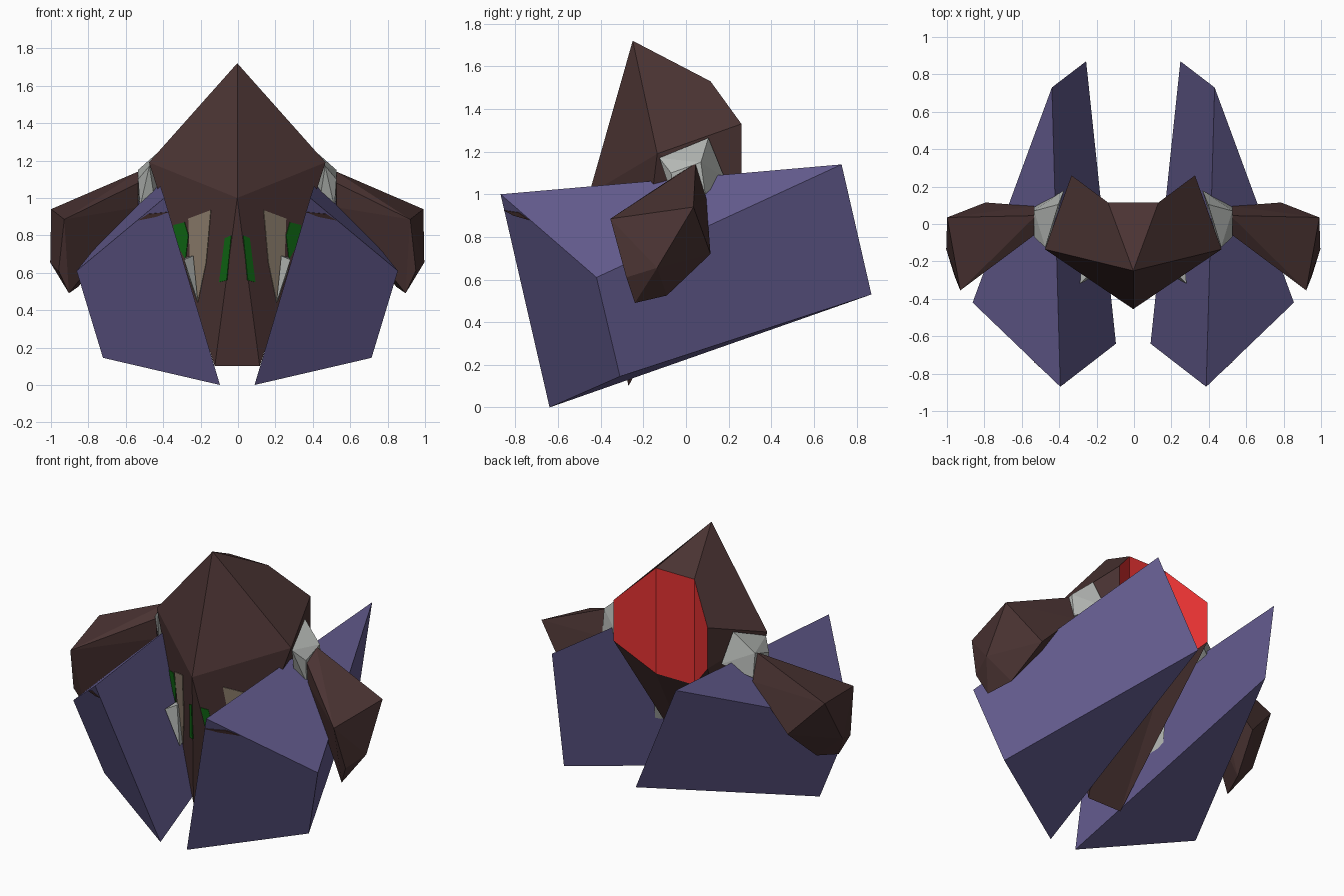
import bpy, bmesh
from mathutils import Vector
from mathutils.geometry import normal

cube = bpy.data.objects.get("Cube")
if cube:
    bpy.data.objects.remove(cube, do_unlink=True)


def material(name, r, g, b):
    m = bpy.data.materials.new(name)
    m.use_nodes = True
    m.diffuse_color = (r, g, b, 1)
    m.node_tree.nodes["Principled BSDF"].inputs["Base Color"].default_value = (r, g, b, 1)
    return m


BROWN = material("dark brown", .07, .034, .033)
PURPLE = material("dusk purple", .127, .107, .275)
RED = material("red", .79, .032, .032)
GREY = material("joint grey", .45, .47, .45)
GREEN = material("deep green", .005, .14, .007)
TAN = material("tan", .28, .22, .16)


def finish(name, bm, *mats):
    """Mirror the left half to the right and make the object."""
    bmesh.ops.mirror(bm, geom=bm.verts[:] + bm.edges[:] + bm.faces[:],
                     axis='X', merge_dist=.0005)
    bmesh.ops.recalc_face_normals(bm, faces=bm.faces)
    mesh = bpy.data.meshes.new(name)
    bm.to_mesh(mesh)
    bm.free()
    for m in mats:
        mesh.materials.append(m)
    ob = bpy.data.objects.new(name, mesh)
    ob.location.x = -.004
    bpy.context.collection.objects.link(ob)
    return ob


def hull_pair(name, points, mat):
    """Faceted convex solid, one on each side."""
    bm = bmesh.new()
    for p in points:
        bm.verts.new(p)
    res = bmesh.ops.convex_hull(bm, input=bm.verts)
    loose = [v for v in bm.verts if not v.link_faces]
    bmesh.ops.delete(bm, geom=loose, context='VERTS')
    bmesh.ops.dissolve_limit(bm, angle_limit=.03, verts=bm.verts, edges=bm.edges)
    return finish(name, bm, mat)


def plate_pair(name, plane, outline, mat):
    """Thin plate whose front outline (x, z) lies on a plane of three points."""
    origin = Vector(plane[0])
    n = normal([Vector(p) for p in plane])
    points = []
    for x, z in outline:
        y = origin.y - (n.x * (x - origin.x) + n.z * (z - origin.z)) / n.y
        for side in (-.004, .004):
            points.append(Vector((x, y, z)) + n * side)
    return hull_pair(name, points, mat)


# Body: peaked hood, tapering tail and a recessed rear panel
peak, chin = (0, -.25, 1.72), (0, -.455, 1.0)
corner, tail = (.472, -.135, 1.19), (.12, -.27, .1)
in_top, out_top = (.135, .115, 1.53), (.33, .26, 1.33)
out_low, in_low = (.33, .26, 1.07), (.135, .115, .86)


def centre(p):
    return (0, p[1], p[2])


bm = bmesh.new()
verts = {}


def face(*pts, slot=0):
    f = bm.faces.new([verts.setdefault(p, bm.verts.new(p)) if p not in verts else verts[p]
                      for p in pts])
    f.material_index = slot


face(peak, chin, corner)
face(peak, corner, out_top, in_top)
face(peak, in_top, centre(in_top))
face(chin, centre(tail), tail)
face(chin, tail, corner)
face(corner, out_low, out_top)
face(corner, tail, out_low)
face(out_low, tail, in_low)
face(in_low, tail, centre(tail), centre(in_low))
face(in_top, out_top, out_low, in_low, slot=1)
face(centre(in_top), in_top, in_low, centre(in_low), slot=1)
finish("body", bm, BROWN, RED)

# Coloured plates on the chest
chest = (chin, corner, tail)
plate_pair("chest_strips", chest,
           [(.14, .935), (.26, .89), (.25, .65), (.21, .44), (.165, .655)], TAN)
plate_pair("inner_lights", chest,
           [(.03, .8), (.065, .785), (.095, .55), (.055, .56)], GREEN)
plate_pair("outer_lights", chest,
           [(.28, .87), (.34, .855), (.33, .77), (.275, .67), (.26, .8)], GREEN)

# Legs: long wedges with a four-sided front
ridge, toe = (.39, -.87, 1.0), (.0925, -.64, 0)
heel, knee = (.718, -.31, .145), (.859, -.42, .61)
hull_pair("legs", [ridge, toe, heel, knee, (.435, .73, 1.14), (.252, .87, .53)], PURPLE)
plate_pair("leg_slits", (ridge, toe, knee),
           [(.367, .925), (.475, .915), (.53, .88), (.43, .9)], BROWN)

# Hip joints between body and legs
hull_pair("hip_joints", [(.285, -.32, .67), (.235, -.27, .69), (.21, -.28, .44),
                         (.24, -.03, .48), (.26, -.03, .7)], GREY)

# Shoulder joints
hull_pair("shoulder_joints", [(.47, -.125, 1.17), (.4, .105, 1.265), (.37, .18, 1.08),
                              (.44, -.06, .98), (.53, -.07, 1.1), (.53, .07, 1.15),
                              (.53, .09, 1.0), (.52, -.05, .95)], GREY)

# Folded arms
hull_pair("arms", [(.52, .045, 1.145), (.53, -.06, 1.08), (.53, .095, .98), (.53, -.05, .95),
                   (.995, .035, .94), (.925, -.355, .885), (.79, .115, .72),
                   (1.0, -.135, .655), (.955, -.28, .61), (.9, -.24, .49),
                   (.85, -.09, .525)], BROWN)
